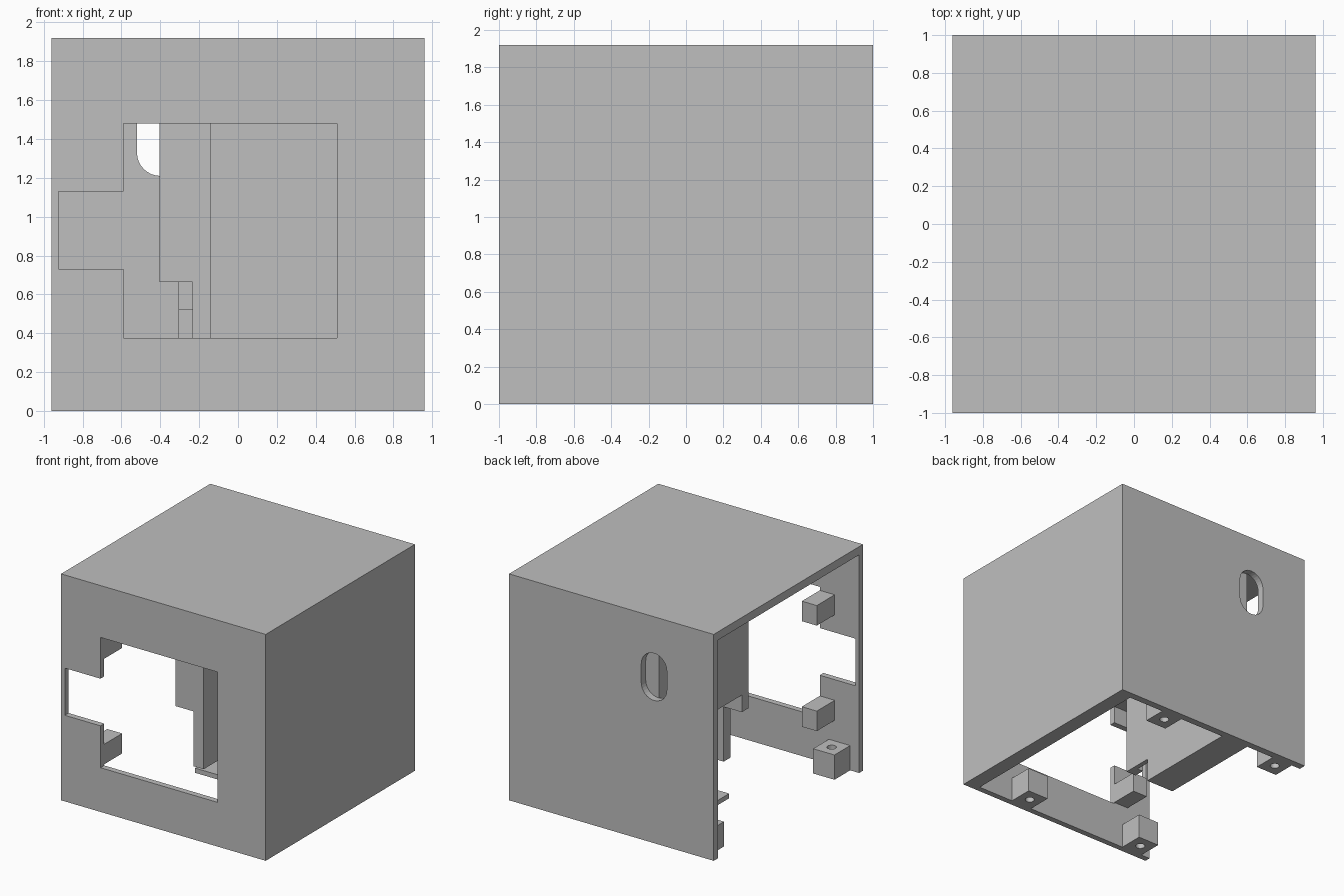
import bpy, bmesh, math
from mathutils import Matrix, Vector

old = bpy.data.objects.get("Cube")
if old:
    bpy.data.objects.remove(old, do_unlink=True)

grey = bpy.data.materials.new("plain grey")
grey.use_nodes = True
grey.diffuse_color = (0.52, 0.52, 0.52, 1)
grey.node_tree.nodes["Principled BSDF"].inputs["Base Color"].default_value = (0.52, 0.52, 0.52, 1)


def finish(name, bm):
    bmesh.ops.recalc_face_normals(bm, faces=bm.faces)
    mesh = bpy.data.meshes.new(name)
    bm.to_mesh(mesh)
    bm.free()
    mesh.materials.append(grey)
    obj = bpy.data.objects.new(name, mesh)
    bpy.context.collection.objects.link(obj)
    return obj


def box(name, x, y, z):
    """Box from (low, high) ranges on each axis."""
    bm = bmesh.new()
    size = Vector([r[1] - r[0] for r in (x, y, z)])
    mid = Vector([(r[0] + r[1]) / 2 for r in (x, y, z)])
    bmesh.ops.create_cube(bm, size=1, matrix=Matrix.Translation(mid) @ Matrix.Diagonal(size).to_4x4())
    return finish(name, bm)


def prism(name, points, place, depth):
    """Extrude a closed outline; place maps (a, b) to a point."""
    bm = bmesh.new()
    face = bm.faces.new([bm.verts.new(place(a, b)) for a, b in points])
    out = bmesh.ops.extrude_face_region(bm, geom=[face])
    verts = [v for v in out["geom"] if isinstance(v, bmesh.types.BMVert)]
    bmesh.ops.translate(bm, verts=verts, vec=depth)
    return finish(name, bm)


def cut(obj, cutter):
    cutter.hide_render = True
    mod = obj.modifiers.new("cut", "BOOLEAN")
    mod.operation = "DIFFERENCE"
    mod.solver = "EXACT"
    mod.object = cutter
    bpy.context.view_layer.objects.active = obj
    bpy.ops.object.modifier_apply(modifier=mod.name)
    bpy.data.objects.remove(cutter, do_unlink=True)


def arc(cx, cy, r, start, end, n):
    return [(cx + r * math.cos(math.radians(start + (end - start) * i / n)),
             cy + r * math.sin(math.radians(start + (end - start) * i / n))) for i in range(n + 1)]


W, H = 0.96, 1.92
FRONT, BACK = -0.95, 0.94      # inner wall faces
ROOF, SIDE = 1.85, 0.83

# Outer shell, open underneath and on the -x side
box("roof", (-W, W), (-1, 1), (ROOF, H))
box("side_wall", (SIDE, W), (-1, 1), (0, ROOF))

# Front wall with a square window and a side notch
front = box("front_wall", (-W, SIDE), (-1, FRONT), (0, ROOF))
window = [(-0.59, 0.375), (0.51, 0.375), (0.51, 1.48), (-0.59, 1.48),
          (-0.59, 1.13), (-0.925, 1.13), (-0.925, 0.73), (-0.59, 0.73)]
cut(front, prism("window_cutter", window, lambda a, b: (a, -1.1, b), (0, 0.3, 0)))

# Back wall with a rounded slot
back = box("back_wall", (-W, SIDE), (BACK, 1), (0, ROOF))
slot = arc(-0.4, 1.49, 0.12, 0, 180, 16) + arc(-0.4, 1.33, 0.12, 180, 360, 16)
cut(back, prism("slot_cutter", slot, lambda a, b: (a, 0.85, b), (0, 0.3, 0)))

# Screw posts at the open bottom
for x, side in ((-0.775, "right"), (0.39, "left")):
    for y, end in ((-0.845, "front"), (0.845, "back")):
        post = box(f"screw_post_{end}_{side}", (x - 0.1, x + 0.1), (y - 0.105, y + 0.105), (0, 0.21))
        hole = arc(x, y, 0.037, 0, 345, 23)
        cut(post, prism("hole_cutter", hole, lambda a, b: (a, b, -0.1), (0, 0, 0.5)))

# Mounting blocks behind the window corners
for x, side in (((-0.73, -0.59), "right"), ((0.51, 0.65), "left")):
    for z, level in (((0.385, 0.555), "lower"), ((1.28, 1.45), "upper")):
        box(f"mount_block_{level}_{side}", x, (FRONT, -0.71), z)

# Inner compartment: partition, front plate, upper body, floor and rear rib
outline = [(-0.26, 0.2), (0, 0.2), (0, 0), (BACK, 0), (BACK, ROOF), (-0.26, ROOF)]
prism("partition", outline, lambda a, b: (-0.18, a, b), (0.04, 0, 0))
plate = [(-0.235, 0.2), (-0.18, 0.2), (-0.18, ROOF), (-0.405, ROOF), (-0.405, 0.665), (-0.235, 0.665)]
prism("compartment_front", plate, lambda a, b: (a, -0.26, b), (0, 0.09, 0))
box("compartment_body", (-0.405, -0.18), (-0.17, BACK), (0.81, ROOF))
box("compartment_floor", (-0.405, -0.18), (0, BACK), (0, 0.04))
box("rear_rib", (-0.305, -0.18), (0.6, BACK), (0.04, 0.81))
box("rib_step", (-0.305, -0.18), (0.4, 0.6), (0.04, 0.525))
